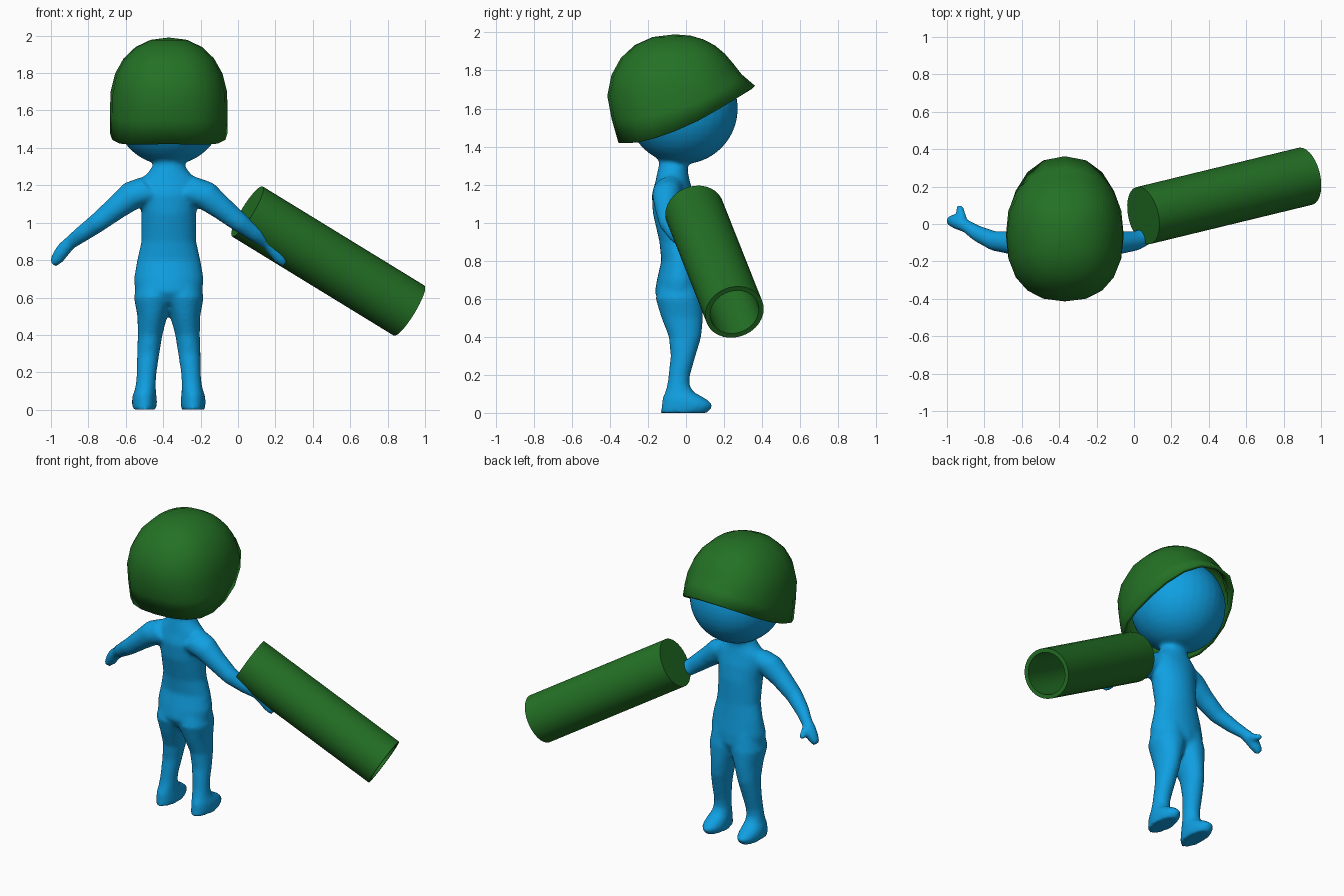
import bpy, bmesh, math
from mathutils import Vector

cube = bpy.data.objects.get("Cube")
if cube:
    bpy.data.objects.remove(cube)

BODY_X = -0.37


def material(name, color):
    m = bpy.data.materials.new(name)
    m.use_nodes = True
    m.diffuse_color = color
    bsdf = m.node_tree.nodes["Principled BSDF"]
    bsdf.inputs["Base Color"].default_value = color
    bsdf.inputs["Roughness"].default_value = 0.6
    return m


blue = material("sky blue", (0.005, 0.35, 0.76, 1))
green = material("army green", (0.017, 0.165, 0.018, 1))


def finish(bm, name, mat):
    bmesh.ops.recalc_face_normals(bm, faces=bm.faces)
    mesh = bpy.data.meshes.new(name)
    bm.to_mesh(mesh)
    bm.free()
    mesh.materials.append(mat)
    ob = bpy.data.objects.new(name, mesh)
    bpy.context.collection.objects.link(ob)
    return ob


def smooth(ob, angle):
    bpy.ops.object.select_all(action="DESELECT")
    ob.select_set(True)
    bpy.context.view_layer.objects.active = ob
    bpy.ops.object.shade_smooth_by_angle(angle=math.radians(angle))


def skin(bm, rows, caps=True):
    """Join matching closed rows of vertices with quads."""
    n = len(rows[0])
    for a, b in zip(rows, rows[1:]):
        for i in range(n):
            j = (i + 1) % n
            bm.faces.new((a[i], a[j], b[j], b[i]))
    if caps:
        bm.faces.new(rows[0])
        bm.faces.new(rows[-1])


def loft(bm, rings, axis, n=24):
    """Elliptical rings (centre, side radius, depth radius), all square to axis."""
    axis = Vector(axis).normalized()
    depth = Vector((0, 1, 0))
    depth = (depth - axis * depth.dot(axis)).normalized()
    side = axis.cross(depth)
    rows = []
    for c, ra, rb in rings:
        rows.append([bm.verts.new(Vector(c) + side * ra * math.cos(k * math.tau / n)
                                  + depth * rb * math.sin(k * math.tau / n))
                     for k in range(n)])
    skin(bm, rows)


# Body: torso, head and mirrored limbs fused into one smooth skin
bm = bmesh.new()
torso = [(0.57, -.04, .10, .09), (0.63, -.04, .18, .125), (0.70, -.035, .187, .118),
         (0.80, -.03, .17, .10), (0.90, -.04, .147, .10), (1.05, -.06, .147, .115),
         (1.15, -.07, .16, .11), (1.22, -.07, .16, .09), (1.27, -.07, .11, .08),
         (1.31, -.065, .083, .076), (1.38, -.065, .09, .085)]
loft(bm, [((BODY_X, y, z), a, b) for z, y, a, b in torso], (0, 0, 1))

head = bmesh.ops.create_uvsphere(bm, u_segments=32, v_segments=20, radius=0.293)
for v in head["verts"]:
    v.co += Vector((BODY_X, -0.02, 1.60))

# x offset from the body's middle, y, z, half width, half depth
leg = [(.13, -.01, 0, .062, .125), (.13, .008, .04, .068, .136), (.13, -.01, .075, .064, .115),
       (.125, -.035, .11, .056, .075), (.122, -.04, .15, .053, .058), (.118, -.035, .20, .053, .057),
       (.11, -.015, .30, .06, .066), (.10, -.005, .40, .066, .086), (.088, -.02, .50, .08, .11),
       (.077, -.035, .60, .11, .125), (.07, -.03, .72, .09, .10)]
# x offset, y, z, radius
arm = [(.09, -.09, 1.18, .085), (.19, -.10, 1.15, .079), (.28, -.10, 1.08, .064),
       (.38, -.09, 1.0, .053), (.47, -.05, .935, .044), (.53, -.01, .89, .036),
       (.56, .005, .86, .040), (.59, .015, .82, .038), (.622, .02, .78, .024)]
thumb = [(.54, .0, .875, .025), (.555, .06, .845, .024), (.565, .10, .835, .018)]

for s in (-1, 1):
    loft(bm, [((BODY_X + s * x, y, z), a, b) for x, y, z, a, b in leg], (0, 0, 1))
    loft(bm, [((BODY_X + s * x, y, z), r, r) for x, y, z, r in arm], (s * .75, .15, -.62))
    loft(bm, [((BODY_X + s * x, y, z), r, r) for x, y, z, r in thumb], (s * .3, .9, -.3))

body = finish(bm, "body", blue)
remesh = body.modifiers.new("fuse", "REMESH")
remesh.mode = "VOXEL"
remesh.voxel_size = 0.012
remesh.use_smooth_shade = True
relax = body.modifiers.new("relax", "SMOOTH")
relax.factor = 0.5
relax.iterations = 8

# Helmet: rounded dome whose rim rises from the nape to a flared brim
COLS, ROWS = 20, 7
TOP, MID = 1.99, 1.63


def bulge(v, power=2.35):
    return math.copysign(abs(v) ** (2 / power), v)


bm = bmesh.new()
rows = []
for r in range(1, ROWS + 1):
    row = []
    for k in range(COLS):
        a = k * math.tau / COLS
        c, s = math.cos(a), math.sin(a)
        rim = 1.48 + 0.15 * s + 0.09 * s * s
        z = TOP - (TOP - rim) * (1 - math.cos(r / ROWS * math.pi / 2))
        h = max(0, (z - MID) / (TOP - MID))
        wide = (1 - h ** 2.2) ** (1 / 2.2)
        taper = 1 - 0.8 * max(0, MID - z)
        flare = 0.075 * max(0, s) ** 2 * (r / ROWS) ** 8
        row.append(bm.verts.new((BODY_X + 0.315 * wide * bulge(c),
                                 -0.06 + (0.355 * wide * taper + flare) * bulge(s), z)))
    rows.append(row)
skin(bm, rows, caps=False)
crown = bm.verts.new((BODY_X, -0.06, TOP))
for k in range(COLS):
    bm.faces.new((crown, rows[0][k], rows[0][(k + 1) % COLS]))
helmet = finish(bm, "helmet", green)
shell = helmet.modifiers.new("thickness", "SOLIDIFY")
shell.thickness = 0.022
shell.offset = -1
smooth(helmet, 50)

# Launcher tube: closed at the hand, bored out from the far end
near, far = Vector((0.05, 0.045, 1.06)), Vector((0.915, 0.255, 0.53))
bm = bmesh.new()
profile = [(0, .157), (1, .157), (1, .131), (.03, .131)]
loft(bm, [(near.lerp(far, t), r, r) for t, r in profile], far - near, 32)
tube = finish(bm, "launcher_tube", green)
smooth(tube, 40)
